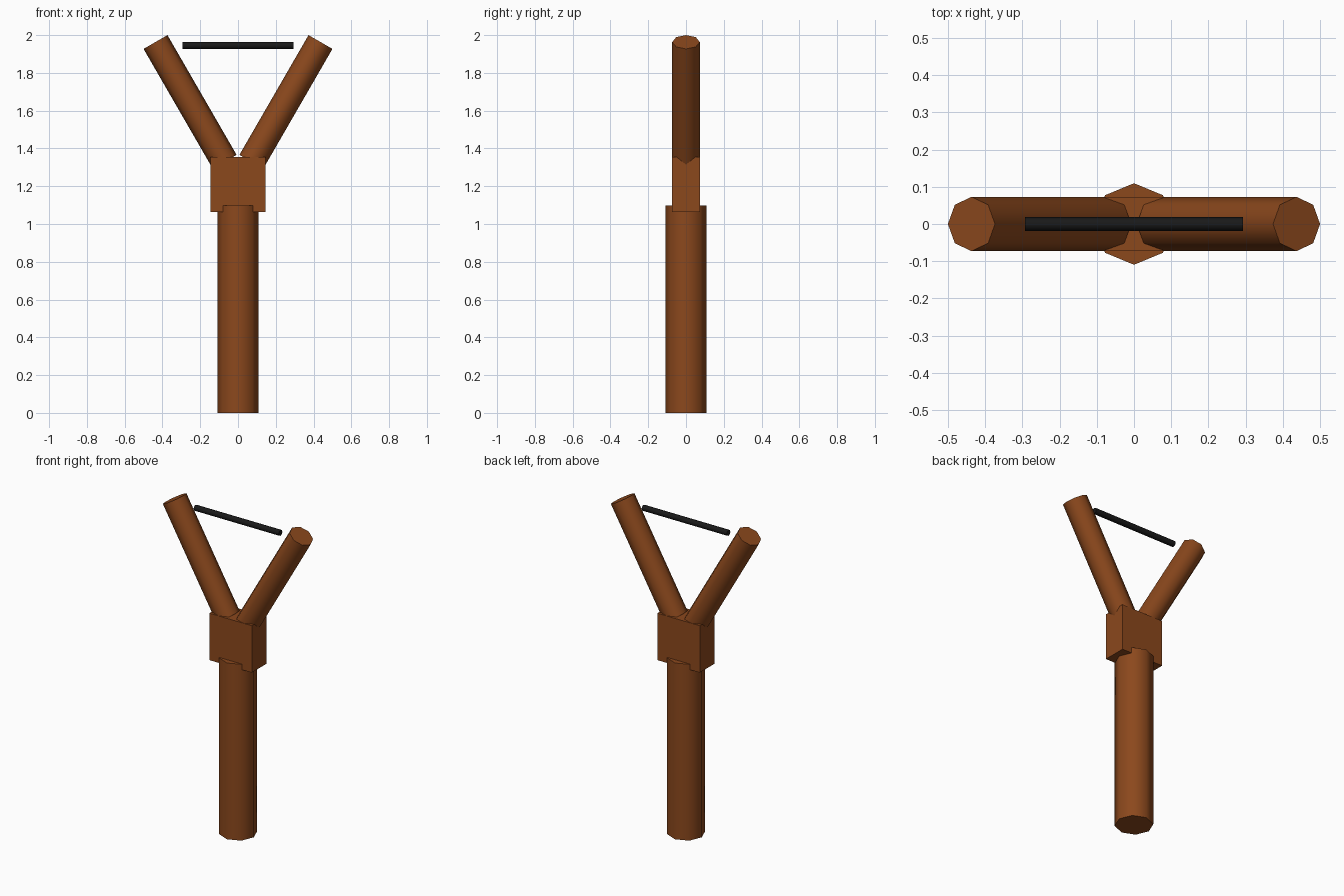
import bpy
from math import radians

if "Cube" in bpy.data.objects:
    bpy.data.objects.remove(bpy.data.objects["Cube"])


def material(name, rgb):
    m = bpy.data.materials.new(name)
    m.diffuse_color = (*rgb, 1)
    m.use_nodes = True
    m.node_tree.nodes["Principled BSDF"].inputs["Base Color"].default_value = m.diffuse_color
    return m


wood = material("wood", (0.26, 0.065, 0.012))
rubber = material("rubber", (0.01, 0.01, 0.01))


def rod(name, radius, length, location, tilt, mat):
    """Eight-sided, smooth-shaded rod tilted about the y axis."""
    bpy.ops.mesh.primitive_cylinder_add(
        vertices=8, radius=radius, depth=length,
        location=location, rotation=(0, radians(tilt), 0))
    ob = bpy.context.object
    ob.name = name
    ob.data.materials.append(mat)
    bpy.ops.object.shade_smooth_by_angle(angle=radians(60))
    return ob


# Handle
rod("handle", 0.1095, 1.098, (0, 0, 0.549), 0, wood)

# Fork block joining handle and prongs
bpy.ops.mesh.primitive_cube_add(size=1, location=(0, 0, 1.209))
block = bpy.context.object
block.name = "fork_block"
block.scale = (0.292, 0.146, 0.292)
bpy.ops.object.transform_apply(location=False, rotation=False, scale=True)
block.data.materials.append(wood)

# Two prongs leaning outwards
for side, label in ((-1, "left"), (1, "right")):
    rod(f"{label}_prong", 0.073, 0.732, (side * 0.2537, 0, 1.6465), side * 30, wood)

# Elastic band between the prongs
rod("elastic_band", 0.0183, 0.586, (0, 0, 1.945), 90, rubber)
